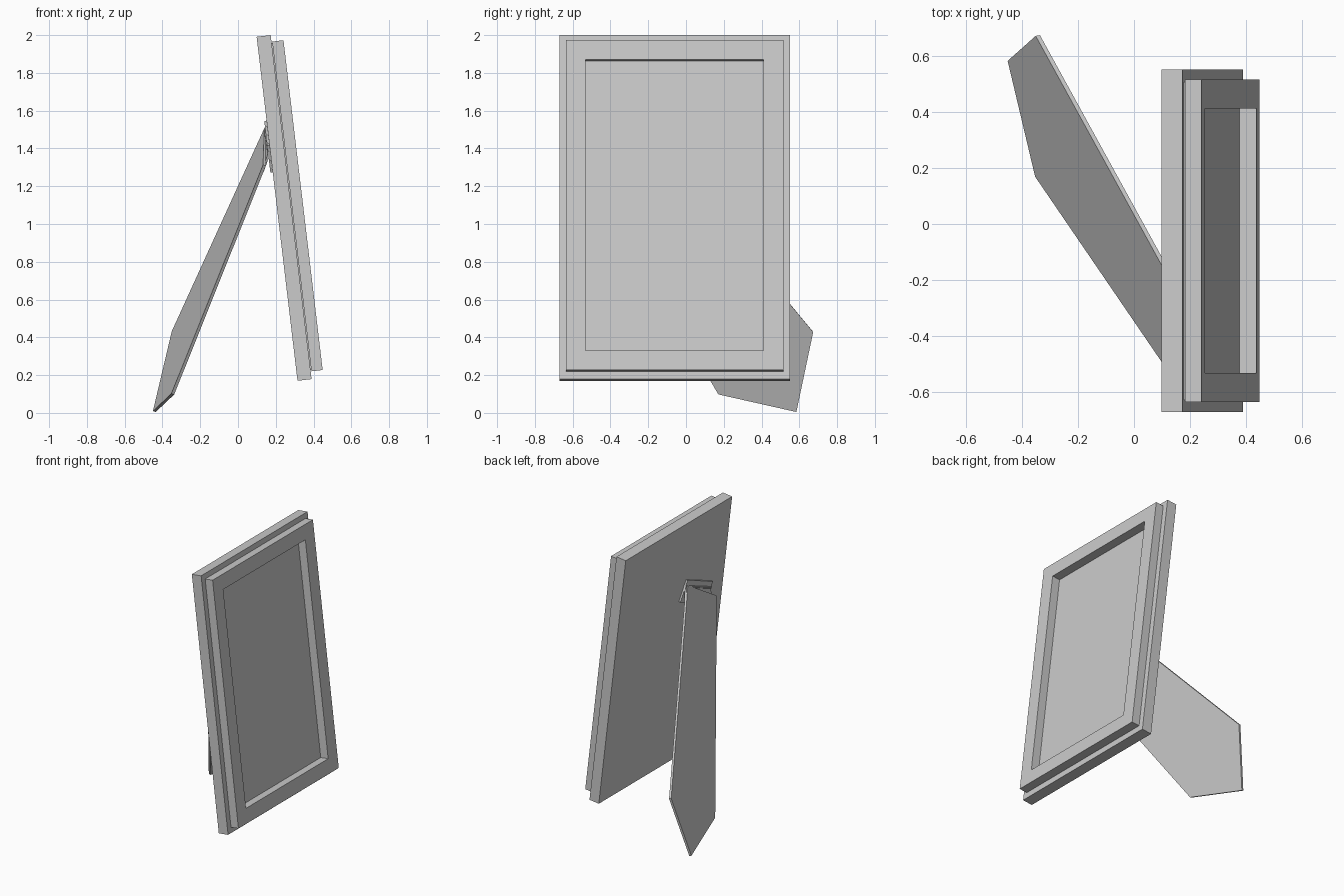
import bpy, bmesh, math
from mathutils import Vector, Matrix

if "Cube" in bpy.data.objects:
    bpy.data.objects.remove(bpy.data.objects["Cube"])

# Leaning frame space: local x = board normal, y = width, z = up the board
tilt = math.atan2(-0.118, 0.993)
LEAN = Matrix.Translation((0.315, -0.06, 0.17)) @ Matrix.Rotation(tilt, 4, 'Y')


def make(name, bm):
    bmesh.ops.recalc_face_normals(bm, faces=bm.faces)
    me = bpy.data.meshes.new(name)
    bm.to_mesh(me)
    bm.free()
    ob = bpy.data.objects.new(name, me)
    bpy.context.collection.objects.link(ob)
    return ob


def slab(name, n0, n1, half, u0, u1):
    bm = bmesh.new()
    bmesh.ops.create_cube(bm, size=1)
    for v in bm.verts:
        v.co = LEAN @ Vector((n0 if v.co.x < 0 else n1, 2 * half * v.co.y,
                              u0 if v.co.z < 0 else u1))
    return make(name, bm)


def plate(name, pts, thick):
    """Flat polygon thickened equally to both sides."""
    bm = bmesh.new()
    f = bm.faces.new([bm.verts.new(p) for p in pts])
    f.normal_update()
    n = f.normal.copy()
    top = bmesh.ops.extrude_face_region(bm, geom=[f])['geom']
    moved = [g for g in top if isinstance(g, bmesh.types.BMVert)]
    for v in bm.verts:
        v.co += n * (thick / 2 if v in moved else -thick / 2)
    return make(name, bm)


# Back board and thin spacer that also forms the picture panel
slab("back_board", 0, 0.075, 0.61, 0, 1.834)
slab("picture_panel", 0.072, 0.079, 0.567, 0.049, 1.791)

# Rectangular front moulding with a square opening
bm = bmesh.new()
rings = []
for n, inset in ((0.079, 0), (0.139, 0), (0.139, 0.104), (0.079, 0.104)):
    h, lo, hi = 0.575 - inset, 0.041 + inset, 1.799 - inset
    rings.append([bm.verts.new(LEAN @ Vector((n, y, u)))
                  for y, u in ((-h, lo), (h, lo), (h, hi), (-h, hi))])
for i in range(4):
    a, b = rings[i], rings[(i + 1) % 4]
    for k in range(4):
        j = (k + 1) % 4
        bm.faces.new((a[k], a[j], b[j], b[k]))
make("front_moulding", bm)

# Five-sided easel leg
plate("easel_leg", [(-0.443, 0.583, 0.007), (-0.343, 0.672, 0.43), (0.147, -0.22, 1.505),
                    (0.14, -0.54, 1.31), (-0.345, 0.17, 0.10)], 0.016)

# Hinge: one leaf on the board, one on the leg, with a pin along their joint
start = Vector((0.15, -0.2, 1.505))
axis = Vector((0.045, -0.92, -0.385)).normalized() * 0.34
board_down = Vector((0.109, 0.388, -0.914))
leg_down = Vector((-0.32, 0.35, -0.876))
for name, down, up in (("hinge_board_leaf", board_down, -0.045),
                       ("hinge_leg_leaf", leg_down, 0.0)):
    a, b = start + down * up, start + down * 0.11
    plate(name, [a, a + axis, b + axis, b], 0.012)
bm = bmesh.new()
rot = axis.to_track_quat('Z', 'Y').to_matrix().to_4x4()
bmesh.ops.create_cone(bm, cap_ends=True, segments=10, radius1=0.011, radius2=0.011,
                      depth=axis.length, matrix=Matrix.Translation(start + axis / 2) @ rot)
make("hinge_pin", bm)
